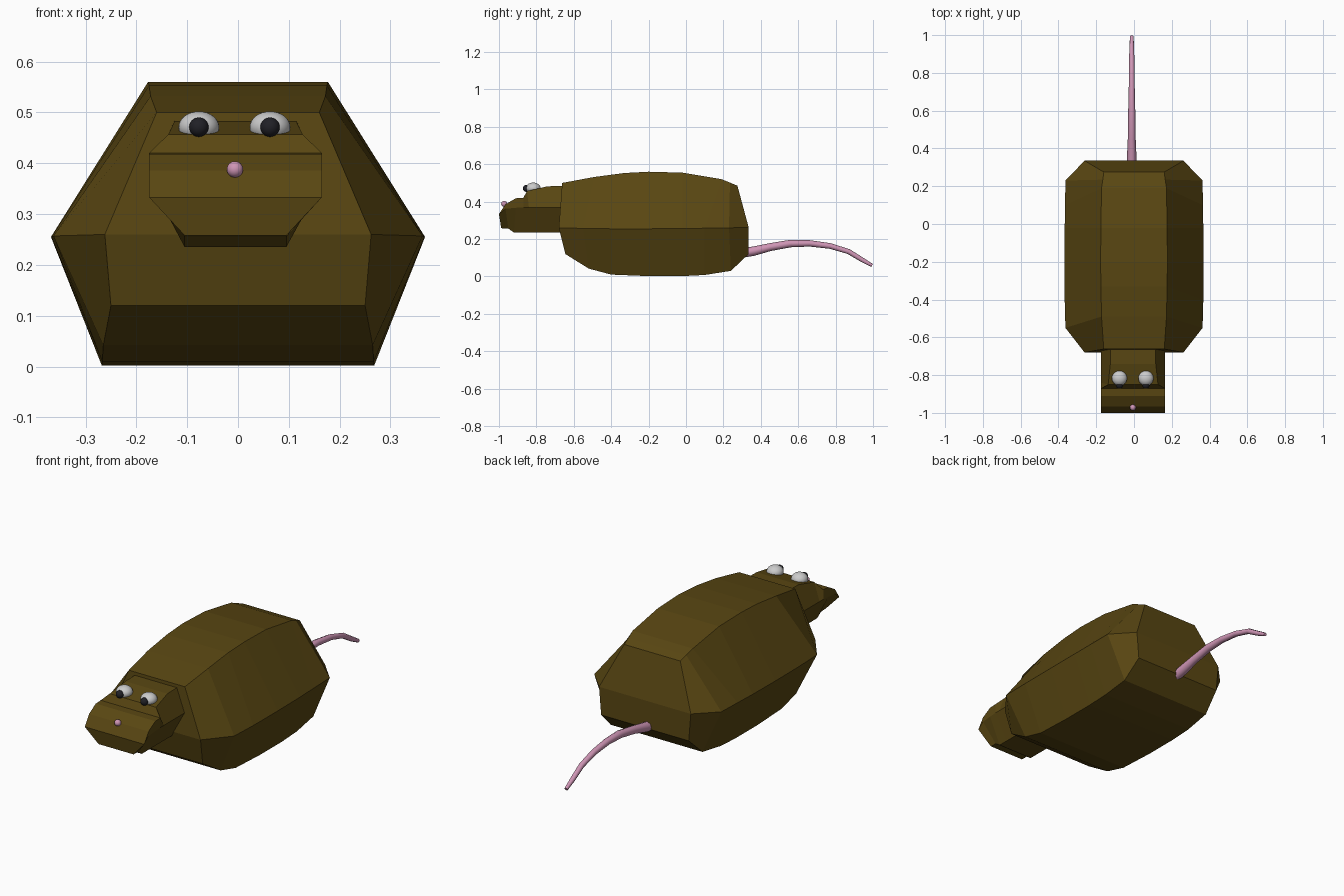
import bpy, bmesh
from mathutils import Vector


def material(name, rgb):
    m = bpy.data.materials.new(name)
    m.diffuse_color = (*rgb, 1)
    return m


brown = material("brown_fur", (0.10, 0.062, 0.006))
pink = material("pink_skin", (0.62, 0.30, 0.46))
white = material("eye_white", (0.75, 0.75, 0.75))
black = material("pupil_black", (0.015, 0.015, 0.02))


def hex_loft(name, stations, mat, cx=0.0):
    """Loft six-sided sections; a station holds (y, half width, z) for bottom, middle, top."""
    bm = bmesh.new()
    rings = []
    for bottom, middle, top in stations:
        right = [Vector((w, y, z)) for y, w, z in (bottom, middle, top)]
        left = [Vector((-p.x, p.y, p.z)) for p in reversed(right)]
        rings.append([bm.verts.new(p + Vector((cx, 0, 0))) for p in right + left])
    for a, b in zip(rings, rings[1:]):
        for i in range(6):
            j = (i + 1) % 6
            bm.faces.new((a[i], a[j], b[j], b[i]))
    for r in (rings[0], rings[-1]):
        # end caps creased along the middle line
        bm.faces.new((r[0], r[1], r[4], r[5]))
        bm.faces.new((r[1], r[2], r[3], r[4]))
    bmesh.ops.remove_doubles(bm, verts=bm.verts, dist=0.001)
    bmesh.ops.recalc_face_normals(bm, faces=bm.faces)
    me = bpy.data.meshes.new(name)
    bm.to_mesh(me)
    bm.free()
    me.materials.append(mat)
    ob = bpy.data.objects.new(name, me)
    bpy.context.collection.objects.link(ob)
    return ob


def ball(name, loc, scale, mat):
    bpy.ops.mesh.primitive_uv_sphere_add(segments=32, ring_count=16, radius=1, location=loc)
    ob = bpy.context.object
    ob.name = name
    ob.scale = scale
    ob.data.materials.append(mat)
    bpy.ops.object.shade_smooth()


# body
hex_loft("body", [
    ((-0.645, 0.25, 0.12), (-0.68, 0.262, 0.26), (-0.662, 0.16, 0.50)),
    ((-0.52, 0.265, 0.042), (-0.55, 0.363, 0.257), (-0.49, 0.172, 0.532)),
    ((-0.40, 0.267, 0.010), (-0.40, 0.367, 0.255), (-0.33, 0.175, 0.553)),
    ((-0.20, 0.268, 0.002), (-0.20, 0.368, 0.255), (-0.20, 0.177, 0.560)),
    ((-0.02, 0.268, 0.002), (-0.02, 0.367, 0.256), (-0.02, 0.175, 0.555)),
    ((0.10, 0.267, 0.008), (0.10, 0.365, 0.258), (0.19, 0.172, 0.520)),
    ((0.24, 0.262, 0.030), (0.23, 0.363, 0.260), (0.235, 0.165, 0.502)),
    ((0.335, 0.25, 0.120), (0.335, 0.262, 0.262), (0.275, 0.16, 0.485)),
], brown)

# head and snout
hex_loft("head", [
    ((-0.60, 0.10, 0.235), (-0.60, 0.17, 0.37), (-0.60, 0.12, 0.485)),
    ((-0.74, 0.10, 0.235), (-0.74, 0.17, 0.37), (-0.74, 0.12, 0.482)),
    ((-0.84, 0.10, 0.235), (-0.84, 0.17, 0.37), (-0.85, 0.132, 0.457)),
    ((-0.87, 0.10, 0.235), (-0.87, 0.17, 0.37), (-0.87, 0.17, 0.42)),
    ((-0.92, 0.10, 0.235), (-0.91, 0.17, 0.367), (-0.91, 0.17, 0.418)),
    ((-0.95, 0.10, 0.256), (-0.965, 0.17, 0.362), (-0.965, 0.17, 0.386)),
    ((-0.988, 0.10, 0.258), (-1.0, 0.17, 0.333), (-1.0, 0.17, 0.3335)),
], brown, -0.005)

# eyes, pupils and nose
for side, x in (("left", -0.077), ("right", 0.063)):
    ball(side + "_eye", (x, -0.817, 0.471), (0.040, 0.040, 0.031), white)
    ball(side + "_pupil", (x, -0.853, 0.471), (0.019, 0.019, 0.019), black)
ball("nose", (-0.006, -0.972, 0.388), (0.016, 0.016, 0.016), pink)

# tail
cu = bpy.data.curves.new("tail", "CURVE")
cu.dimensions = "3D"
cu.bevel_depth = 0.025
cu.bevel_resolution = 2
cu.use_fill_caps = True
path = [(0.30, 0.125, 1.0), (0.36, 0.135, 1.0), (0.45, 0.157, 0.84), (0.56, 0.176, 0.8),
        (0.66, 0.177, 0.68), (0.77, 0.163, 0.6), (0.87, 0.133, 0.55), (0.94, 0.09, 0.5),
        (0.995, 0.059, 0.36)]
sp = cu.splines.new("POLY")
sp.points.add(len(path) - 1)
for pt, (y, z, r) in zip(sp.points, path):
    pt.co = (-0.012, y, z, 1)
    pt.radius = r
cu.materials.append(pink)
bpy.context.collection.objects.link(bpy.data.objects.new("tail", cu))
